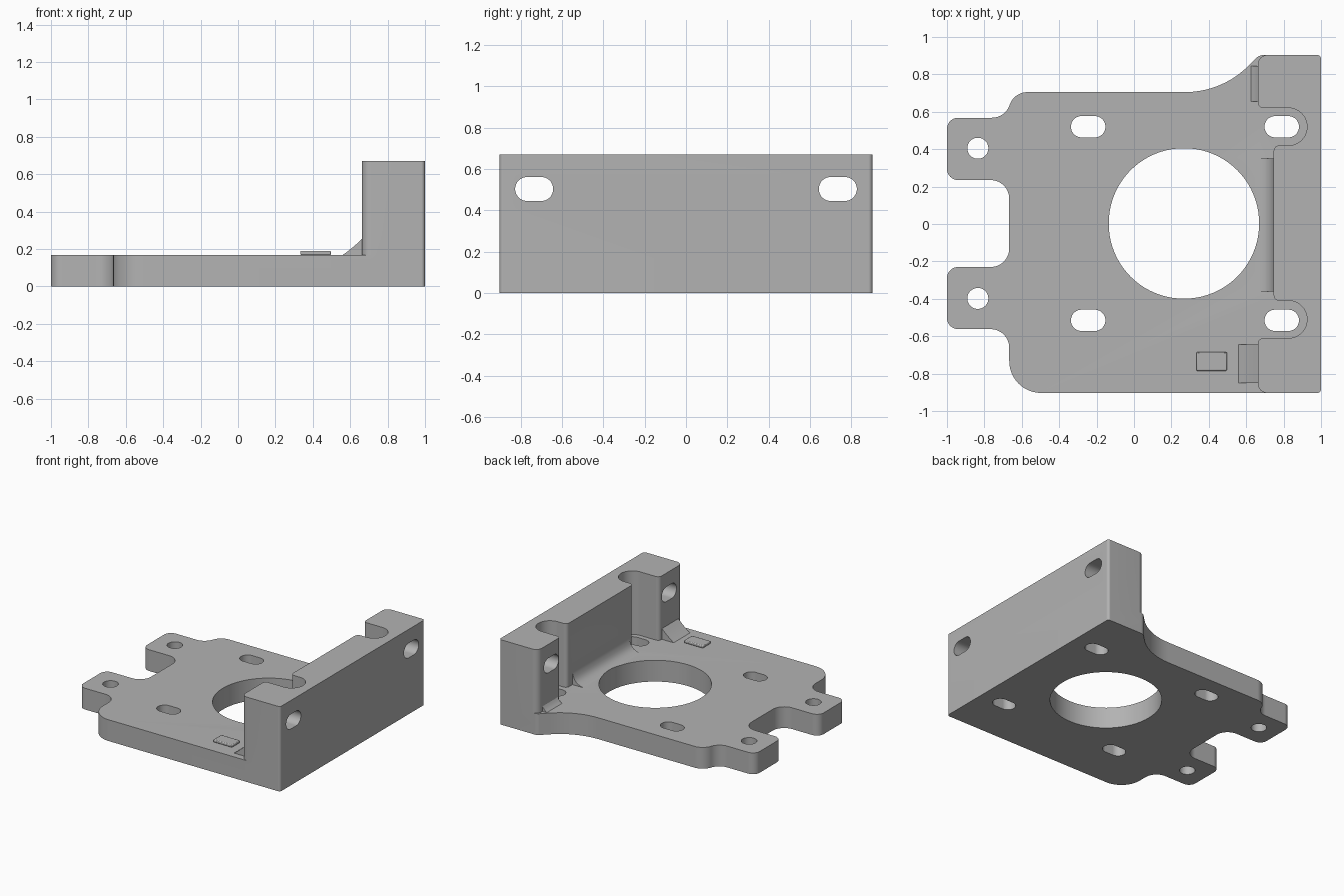
import bpy, bmesh, math
from mathutils import Vector

cube = bpy.data.objects.get("Cube")
if cube:
    bpy.data.objects.remove(cube, do_unlink=True)

grey = bpy.data.materials.new("machined grey")
grey.use_nodes = True
grey.diffuse_color = (0.45, 0.45, 0.45, 1)
grey.node_tree.nodes["Principled BSDF"].inputs["Base Color"].default_value = grey.diffuse_color


def rounded(corners):
    """Closed outline from (x, y, radius) corners, each replaced by an arc."""
    out = []
    for i, (x, y, r) in enumerate(corners):
        p = Vector((x, y))
        a = (Vector(corners[i - 1][:2]) - p).normalized()
        b = (Vector(corners[(i + 1) % len(corners)][:2]) - p).normalized()
        if r == 0:
            out.append(p)
            continue
        half = a.angle(b) / 2
        centre = p + (a + b).normalized() * (r / math.sin(half))
        start = p + a * (r / math.tan(half)) - centre
        end = p + b * (r / math.tan(half)) - centre
        sweep = math.pi - 2 * half
        n = max(4, round(sweep / math.radians(4.5)))
        for k in range(n + 1):
            t = k / n
            out.append(centre + (start * math.sin((1 - t) * sweep)
                                 + end * math.sin(t * sweep)) / math.sin(sweep))
    return out


def slot(x, y, hx, hy):
    """Stadium or circle outline around a centre."""
    r = min(hx, hy) * 0.995
    return rounded([(x - hx, y - hy, r), (x + hx, y - hy, r),
                    (x + hx, y + hy, r), (x - hx, y + hy, r)])


AXES = {"z": lambda u, v, w: (u, v, w),
        "x": lambda u, v, w: (w, u, v),
        "y": lambda u, v, w: (u, w, v)}


def prism(name, outline, lo, hi, axis="z"):
    """Extrude an outline along an axis from lo to hi."""
    bm = bmesh.new()
    place = AXES[axis]
    bottom = [bm.verts.new(place(u, v, lo)) for u, v in outline]
    top = [bm.verts.new(place(u, v, hi)) for u, v in outline]
    bm.faces.new(bottom[::-1])
    bm.faces.new(top)
    n = len(outline)
    for i in range(n):
        j = (i + 1) % n
        bm.faces.new((bottom[i], bottom[j], top[j], top[i]))
    bmesh.ops.recalc_face_normals(bm, faces=bm.faces)
    mesh = bpy.data.meshes.new(name)
    bm.to_mesh(mesh)
    bm.free()
    mesh.materials.append(grey)
    obj = bpy.data.objects.new(name, mesh)
    bpy.context.collection.objects.link(obj)
    return obj


def combine(target, other, operation):
    """Boolean the other part into the target, then drop it."""
    mod = target.modifiers.new("combine", "BOOLEAN")
    mod.operation, mod.solver, mod.object = operation, "EXACT", other
    bpy.context.view_layer.objects.active = target
    bpy.ops.object.modifier_apply(modifier=mod.name)
    bpy.data.objects.remove(other, do_unlink=True)


T, H = 0.168, 0.67          # plate thickness, wall height

# Base plate with two mounting tabs and a swept rear edge
plate = prism("bracket", rounded([
    (1, -0.903, 0.02), (1, 0.903, 0.02), (0.67, 0.903, 0.05), (0.47, 0.705, 0.48),
    (-0.64, 0.705, 0.1), (-0.69, 0.568, 0.1), (-1, 0.568, 0.06), (-1, 0.235, 0.06),
    (-0.667, 0.235, 0.1), (-0.667, -0.23, 0.1), (-1, -0.23, 0.06), (-1, -0.562, 0.06),
    (-0.667, -0.562, 0.1), (-0.667, -0.903, 0.17)]), 0, T)

# Upright wall with two rounded screw reliefs
wall = prism("wall", rounded([
    (1, -0.903, 0.02), (1, 0.903, 0.02), (0.662, 0.903, 0.05), (0.662, 0.62, 0.03),
    (0.925, 0.62, 0.099), (0.925, 0.42, 0.099), (0.747, 0.42, 0.03),
    (0.747, -0.41, 0.03), (0.925, -0.41, 0.099), (0.925, -0.61, 0.099),
    (0.662, -0.61, 0.03), (0.662, -0.903, 0.05)]), T / 2, H)
combine(plate, wall, "UNION")


# Fillets between plate and wall: concave in the middle, ramps on both blocks
def ramp(name, foot, face, rise, bend, lo, hi):
    deep = T - 0.06
    outline = [(foot, deep), (foot, T)]
    for k in range(1, 9):
        t = k / 8
        drop = bend * math.sin(math.pi * t)
        outline.append((foot + (face - foot) * t + drop, T + rise * t - drop))
    outline += [(face + 0.05, T + rise), (face + 0.05, deep)]
    combine(plate, prism(name, outline, lo, hi, "y"), "UNION")


ramp("middle_fillet", 0.652, 0.747, 0.095, 0.018, -0.36, 0.35)
ramp("front_ramp", 0.56, 0.662, 0.085, 0.002, -0.85, -0.645)
ramp("rear_ramp", 0.625, 0.662, 0.04, 0.002, 0.655, 0.845)

# Central bore, plate slots, tab holes and wall slots
cutters = [prism("bore", slot(0.267, 0.003, 0.402, 0.402), -0.1, 0.5)]
for y in (0.52, -0.515):
    for x in (-0.245, 0.79):
        cutters.append(prism("plate_slot", slot(x, y, 0.092, 0.057), -0.1, 0.4))
for y in (0.405, -0.398):
    cutters.append(prism("tab_hole", slot(-0.835, y, 0.056, 0.056), -0.1, 0.4))
for y in (-0.735, 0.735):
    cutters.append(prism("wall_slot", slot(y, 0.503, 0.092, 0.058), 0.5, 1.2, "x"))
for cutter in cutters:
    combine(plate, cutter, "DIFFERENCE")

# Small raised pad on the plate
pad = prism("raised_pad", rounded([
    (0.333, -0.785, 0), (0.497, -0.785, 0), (0.497, -0.685, 0), (0.333, -0.685, 0)]), T, 0.19)
bevel = pad.modifiers.new("soft_edges", "BEVEL")
bevel.width, bevel.segments = 0.006, 2

# Smooth shading on rounded surfaces, sharp edges kept
for obj in (plate, pad):
    bpy.ops.object.select_all(action="DESELECT")
    obj.select_set(True)
    bpy.context.view_layer.objects.active = obj
    bpy.ops.object.shade_smooth_by_angle(angle=math.radians(30))
